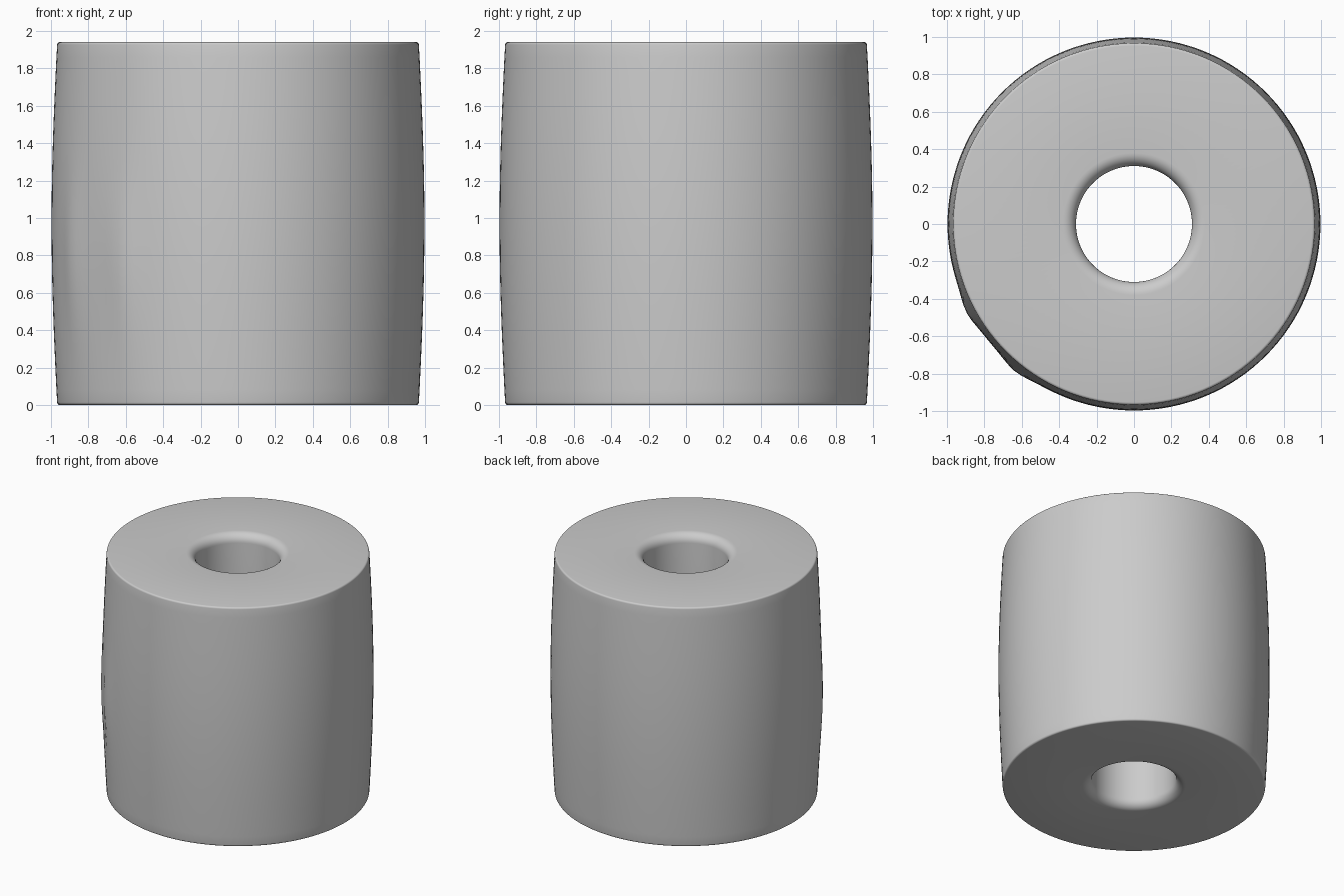
import bpy, bmesh
from math import sin, cos, pi, radians, exp

cube = bpy.data.objects.get("Cube")
if cube:
    bpy.data.objects.remove(cube, do_unlink=True)

HEIGHT, R_END, R_MID, R_HOLE = 1.94, 0.967, 0.997, 0.31
LIP, EDGE, SEGMENTS, ROWS = 0.07, 0.014, 128, 24

paper = bpy.data.materials.new("paper_grey")
paper.use_nodes = True
grey = (0.6, 0.6, 0.6, 1)
paper.diffuse_color = grey
paper.node_tree.nodes["Principled BSDF"].inputs["Base Color"].default_value = grey


def arc(r, z, size, start, end, steps):
    """Points of a rounded corner, angles in degrees."""
    for i in range(steps + 1):
        a = radians(start + (end - start) * i / steps)
        yield r + size * cos(a), z + size * sin(a)


# Closed cross-section: bowed side, rounded rims, straight hole
side = []
for i in range(1, ROWS):
    t = i / ROWS
    side.append((R_END + (R_MID - R_END) * sin(pi * t), HEIGHT * t))
profile = list(arc(R_END - EDGE, EDGE, EDGE, -90, 0, 4))
profile += side
profile += arc(R_END - EDGE, HEIGHT - EDGE, EDGE, 0, 90, 4)
profile += arc(R_HOLE + LIP, HEIGHT - LIP, LIP, 90, 180, 8)
profile += arc(R_HOLE + LIP, LIP, LIP, 180, 270, 8)


def loose_end(angle, z):
    """Small lift of the sheet along two soft creases."""
    lift = sum(exp(-((angle - radians(c)) / 0.1) ** 2) for c in (208, 231))
    return 0.017 * lift * exp(-((z - 0.8) / 0.4) ** 2)


bm = bmesh.new()
rings = []
for s in range(SEGMENTS):
    a = 2 * pi * s / SEGMENTS
    ring = []
    for r, z in profile:
        if r > 0.9 and EDGE < z < HEIGHT - EDGE:
            r += loose_end(a, z)
        ring.append(bm.verts.new((r * cos(a), r * sin(a), z)))
    rings.append(ring)
n = len(profile)
for s in range(SEGMENTS):
    here, there = rings[s], rings[(s + 1) % SEGMENTS]
    for i in range(n):
        j = (i + 1) % n
        bm.faces.new((here[i], there[i], there[j], here[j]))
bmesh.ops.recalc_face_normals(bm, faces=bm.faces)

mesh = bpy.data.meshes.new("paper_roll")
bm.to_mesh(mesh)
bm.free()
mesh.materials.append(paper)
roll = bpy.data.objects.new("paper_roll", mesh)
bpy.context.collection.objects.link(roll)
bpy.context.view_layer.objects.active = roll
roll.select_set(True)
bpy.ops.object.shade_smooth_by_angle(angle=radians(35))
